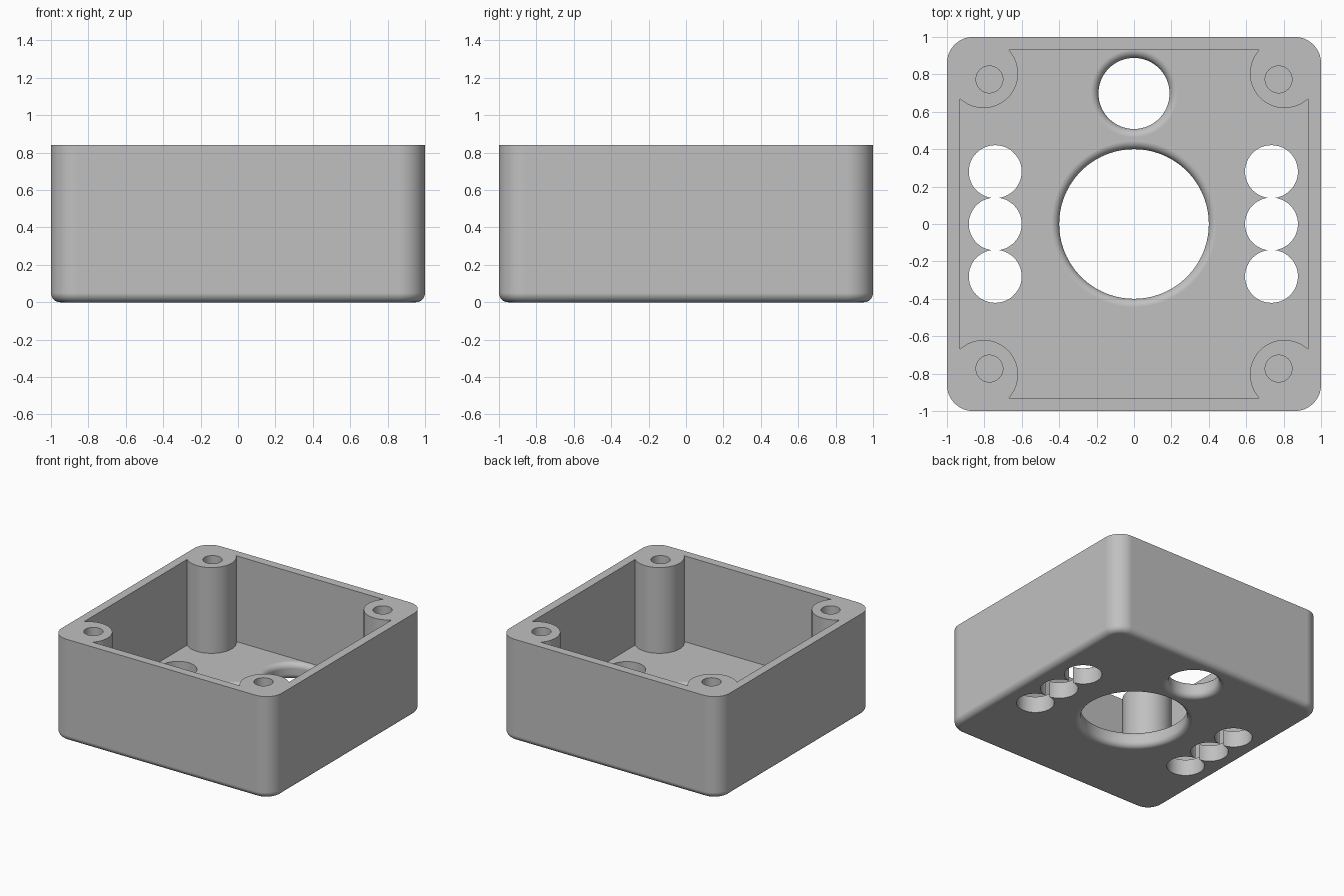
import bpy, bmesh
from math import pi, cos, sin, acos, radians

old = bpy.data.objects.get("Cube")
if old:
    bpy.data.objects.remove(old, do_unlink=True)

HEIGHT, FLOOR = 0.84, 0.135
CORNER, EDGE, HOLE_EDGE = 0.14, 0.05, 0.044
WALL, POST, POST_R = 0.93, 0.805, 0.185

grey = bpy.data.materials.new("plain grey")
grey.use_nodes = True
colour = (0.53, 0.53, 0.53, 1)
grey.diffuse_color = colour
grey.node_tree.nodes["Principled BSDF"].inputs["Base Color"].default_value = colour


def arc(cx, cy, r, start, end, n):
    return [(cx + r * cos(start + (end - start) * i / n),
             cy + r * sin(start + (end - start) * i / n)) for i in range(n + 1)]


def turned(points):
    """Repeat an outline piece at all four corners."""
    out = []
    for _ in range(4):
        out += points
        points = [(-y, x) for x, y in points]
    return out


def loft(name, layers):
    """Solid through stacked outlines, given as (z, points)."""
    bm = bmesh.new()
    rings = [[bm.verts.new((x, y, z)) for x, y in pts] for z, pts in layers]
    for a, b in zip(rings, rings[1:]):
        for i in range(len(a)):
            j = (i + 1) % len(a)
            bm.faces.new((a[i], a[j], b[j], b[i]))
    bm.faces.new(rings[0][::-1])
    bm.faces.new(rings[-1])
    bmesh.ops.recalc_face_normals(bm, faces=bm.faces)
    mesh = bpy.data.meshes.new(name)
    bm.to_mesh(mesh)
    bm.free()
    mesh.materials.append(grey)
    obj = bpy.data.objects.new(name, mesh)
    bpy.context.collection.objects.link(obj)
    return obj


def circle(x, y, r, n):
    return arc(x, y, r, 0, 2 * pi, n)[:-1]


def cylinder(name, x, y, r, z0, z1, n=48):
    return loft(name, [(z0, circle(x, y, r, n)), (z1, circle(x, y, r, n))])


def flared_hole(name, x, y, r, n):
    """Hole through the floor with both rims rounded over."""
    steps = [(HOLE_EDGE * (1 - cos(a)), HOLE_EDGE * (1 - sin(a)))
             for a in (pi / 2 * i / 8 for i in range(9))]
    low = [(z, r + HOLE_EDGE - out) for out, z in
           [(HOLE_EDGE * sin(a), HOLE_EDGE * (1 - cos(a)))
            for a in (pi / 2 * i / 8 for i in range(9))]]
    low = [(HOLE_EDGE - HOLE_EDGE * cos(a), r + HOLE_EDGE - HOLE_EDGE * sin(a))
           for a in (pi / 2 * i / 8 for i in range(9))]
    high = [(FLOOR - z, rad) for z, rad in reversed(low)]
    ends = r + HOLE_EDGE
    rows = [(-0.05, ends)] + low + high + [(FLOOR + 0.05, ends)]
    return loft(name, [(z, circle(x, y, rad, n)) for z, rad in rows])


# Outer block with rounded corners and a rounded bottom edge
def outline(inset):
    c = 1 - CORNER
    return turned(arc(c, c, CORNER - inset, 0, pi / 2, 12))


layers = [(EDGE * (1 - cos(a)), outline(EDGE * (1 - sin(a))))
          for a in (pi / 2 * i / 8 for i in range(9))]
box = loft("open_box", layers + [(HEIGHT, outline(0))])

# Cavity, scooped around the four corner posts
half = acos((WALL - POST) / POST_R)
scoop = arc(POST, POST, POST_R, 2 * pi - half, pi / 2 + half, 32)
cavity = turned(scoop)
cutters = [loft("cavity_cutter", [(FLOOR, cavity), (HEIGHT + 0.1, cavity)])]

# Rounded openings in the floor
cutters.append(flared_hole("large_opening_cutter", 0, 0, 0.4, 96))
cutters.append(flared_hole("small_opening_cutter", 0, 0.698, 0.19, 64))

# Rows of overlapping holes on both sides
for x in (-0.742, 0.735):
    for y in (-0.28, 0, 0.28):
        cutters.append(cylinder("side_hole_cutter", x, y, 0.1415, -0.1, FLOOR + 0.1))

# Blind screw holes in the posts
for sx in (-1, 1):
    for sy in (-1, 1):
        cutters.append(cylinder("screw_hole_cutter", sx * 0.773, sy * 0.773, 0.072,
                                HEIGHT - 0.4, HEIGHT + 0.1, 40))

bpy.ops.object.select_all(action='DESELECT')
bpy.context.view_layer.objects.active = box
box.select_set(True)
for cutter in cutters:
    mod = box.modifiers.new("cut", 'BOOLEAN')
    mod.operation, mod.solver, mod.object = 'DIFFERENCE', 'EXACT', cutter
    bpy.ops.object.modifier_apply(modifier=mod.name)
    bpy.data.objects.remove(cutter, do_unlink=True)

# Smooth curves, crisp rims and flat panels
bpy.ops.object.shade_smooth_by_angle(angle=radians(30))
weighted = box.modifiers.new("flat_panels", 'WEIGHTED_NORMAL')
weighted.weight = 100
weighted.keep_sharp = True
